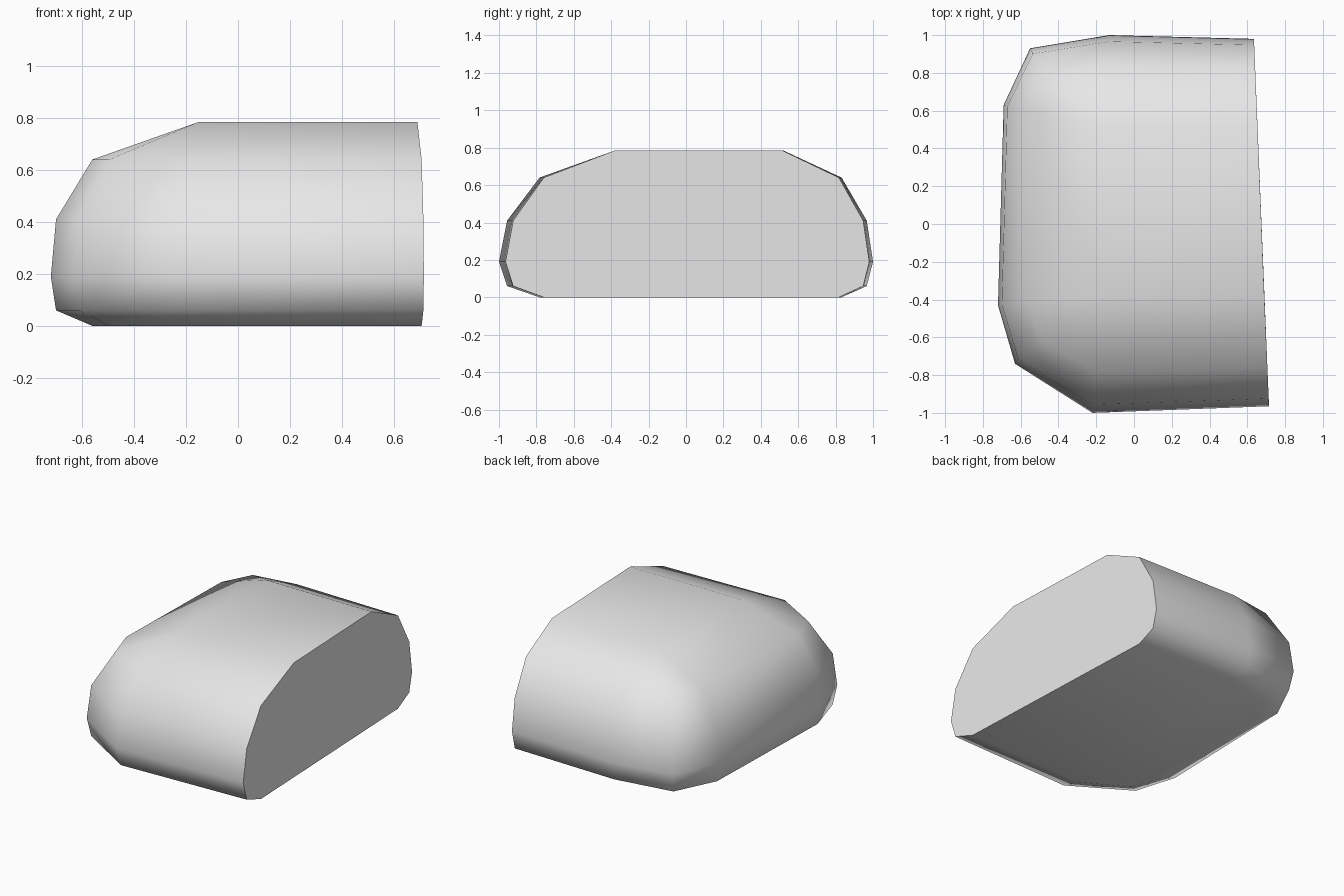
import bpy, bmesh, math
from mathutils import Vector

cube = bpy.data.objects.get("Cube")
if cube:
    bpy.data.objects.remove(cube, do_unlink=True)

grey = bpy.data.materials.new("light grey")
grey.use_nodes = True
grey.diffuse_color = (0.8, 0.8, 0.8, 1)
grey.node_tree.nodes["Principled BSDF"].inputs["Base Color"].default_value = (0.8, 0.8, 0.8, 1)

# Widest outline, each point paired with the plateau corner it shrinks towards
BACK_CUT, BACK, FRONT, FRONT_CUT = (0.654, 0.515), (-0.15, 0.52), (-0.15, -0.38), (0.69, -0.38)
outline = [
    ((0.635, 0.98), BACK_CUT),
    ((-0.13, 1.0), BACK),
    ((-0.55, 0.93), BACK),
    ((-0.69, 0.63), BACK),
    ((-0.72, -0.43), FRONT),
    ((-0.63, -0.74), FRONT),
    ((-0.22, -1.0), FRONT),
    ((0.715, -0.965), FRONT_CUT),
]
# Height, spread in x, spread in y
levels = [(0, 0.72, 0.65), (0.06, 0.965, 0.93), (0.19, 1, 1),
          (0.41, 0.965, 0.93), (0.64, 0.72, 0.65), (0.785, 0, 0)]


def ring_point(point, centre, level):
    z, fx, fy = level
    if centre in (BACK_CUT, FRONT_CUT):
        fx = fy  # keeps the cut end in one plane
    return Vector((centre[0] + fx * (point[0] - centre[0]),
                   centre[1] + fy * (point[1] - centre[1]), z))


# Rounded half block: stacked rings with flat base, top and cut end
bm = bmesh.new()
rings = [[bm.verts.new(ring_point(p, c, lv)) for p, c in outline] for lv in levels]
for low, high in zip(rings, rings[1:]):
    for i in range(len(outline) - 1):
        bm.faces.new((low[i], low[i + 1], high[i + 1], high[i]))
bm.faces.new(rings[0])
bm.faces.new(rings[-1])
bm.faces.new([r[0] for r in rings] + [r[-1] for r in reversed(rings)])
bmesh.ops.remove_doubles(bm, verts=bm.verts, dist=0.0005)
bmesh.ops.recalc_face_normals(bm, faces=bm.faces)

mesh = bpy.data.meshes.new("rounded_block")
bm.to_mesh(mesh)
bm.free()
mesh.materials.append(grey)
block = bpy.data.objects.new("rounded_block", mesh)
bpy.context.collection.objects.link(block)

# Smooth sides, sharp rim around the cut end
bpy.ops.object.select_all(action='DESELECT')
block.select_set(True)
bpy.context.view_layer.objects.active = block
bpy.ops.object.shade_smooth_by_angle(angle=math.radians(62))
